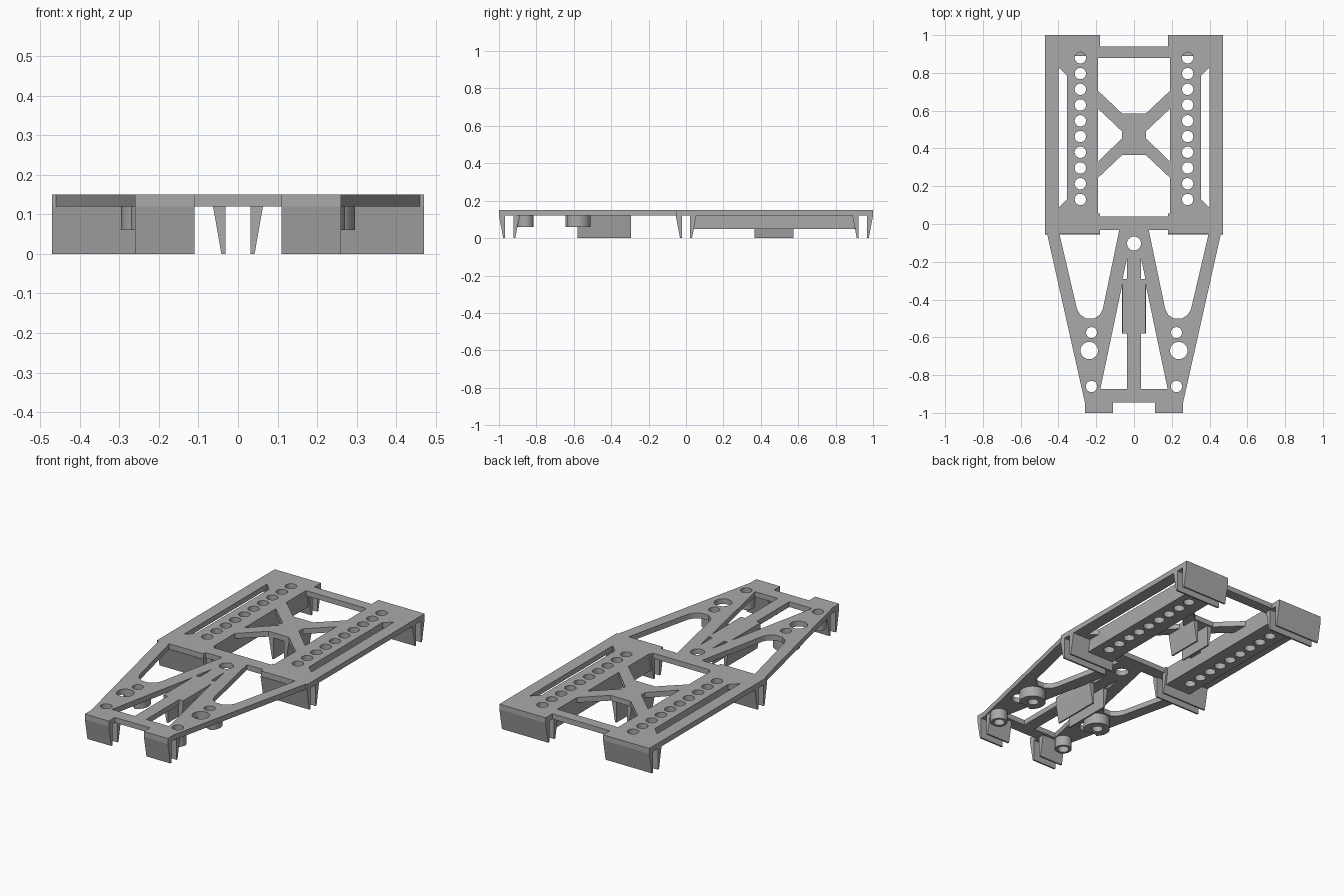
import bpy, bmesh, math
from mathutils import Vector

if "Cube" in bpy.data.objects:
    bpy.data.objects.remove(bpy.data.objects["Cube"])

grey = bpy.data.materials.new("plain grey")
grey.diffuse_color = (0.4, 0.4, 0.4, 1)
grey.use_nodes = True
grey.node_tree.nodes["Principled BSDF"].inputs["Base Color"].default_value = grey.diffuse_color


def finish(name, mesh):
    bm = bmesh.new()
    bm.from_mesh(mesh)
    bmesh.ops.remove_doubles(bm, verts=bm.verts, dist=1e-5)
    bmesh.ops.recalc_face_normals(bm, faces=bm.faces)
    bm.to_mesh(mesh)
    bm.free()
    mesh.materials.clear()
    mesh.materials.append(grey)
    for p in mesh.polygons:
        p.use_smooth = True
        p.material_index = 0
    mesh.set_sharp_from_angle(angle=math.radians(30))
    ob = bpy.data.objects.new(name, mesh)
    bpy.context.collection.objects.link(ob)
    return ob


def slab(name, loops, z0, z1):
    """Extrude an outline with holes (loops of 2D points) from z0 to z1."""
    cu = bpy.data.curves.new(name + " outline", 'CURVE')
    cu.dimensions = '2D'
    cu.fill_mode = 'BOTH'
    cu.extrude = (z1 - z0) / 2
    for loop in loops:
        sp = cu.splines.new('POLY')
        sp.points.add(len(loop) - 1)
        for p, (x, y) in zip(sp.points, loop):
            p.co = (x, y, 0, 1)
        sp.use_cyclic_u = True
    tmp = bpy.data.objects.new(name + " outline", cu)
    bpy.context.collection.objects.link(tmp)
    bpy.context.view_layer.update()
    mesh = bpy.data.meshes.new_from_object(tmp)
    bpy.data.objects.remove(tmp)
    for v in mesh.vertices:
        v.co.z += (z0 + z1) / 2
    return finish(name, mesh)


def ring(x, y, r, n=32):
    return [(x + r * math.cos(2 * math.pi * i / n), y + r * math.sin(2 * math.pi * i / n))
            for i in range(n)]


def flip(loop):
    return [(-x, y) for x, y in loop]


def both(half):
    """Close a right-hand half outline with its mirror image."""
    return half + flip(half)[::-1]


def clip(name, along, centre, lo, hi, gap, top, tip):
    """Pair of tapered legs: inner faces upright, outer faces sloping in."""
    bm = bmesh.new()
    for s in (-1, 1):
        prof = [(gap, 0), (tip, 0), (top, 0.12), (gap, 0.12)]
        ends = []
        for u in (lo, hi):
            row = []
            for a, z in prof:
                w = centre + s * a
                row.append(bm.verts.new((u, w, z) if along == 'x' else (w, u, z)))
            ends.append(row)
        bm.faces.new(ends[0])
        bm.faces.new(ends[1])
        for i in range(4):
            j = (i + 1) % 4
            bm.faces.new((ends[0][i], ends[0][j], ends[1][j], ends[1][i]))
    mesh = bpy.data.meshes.new(name)
    bm.to_mesh(mesh)
    bm.free()
    return finish(name, mesh)


# Deck plate: outline, then every opening
outline = both([(0.11, -0.945), (0.11, -1), (0.26, -1), (0.26, -0.945), (0.46, -0.052),
                (0.47, -0.052), (0.47, 1), (0.18, 1), (0.18, 0.94)])
rear_gap = both([(0.063, 0.585), (0.19, 0.705), (0.19, 0.88)])
mid_gap = both([(0.18, 0.04), (0.18, 0.055), (0.19, 0.055), (0.19, 0.245), (0.063, 0.365)])
brace_gap = [(0.19, 0.61), (0.063, 0.49), (0.063, 0.455), (0.19, 0.33)]
slot = [(0.4, 0.83), (0.355, 0.785), (0.355, 0.13), (0.4, 0.085)]
window = [(0.395, -0.052), (0.18, -0.052), (0.18, -0.032), (0.078, -0.032), (0.165, -0.45),
          (0.18, -0.48), (0.21, -0.5), (0.255, -0.5), (0.285, -0.48), (0.302, -0.45)]
small_gap = [(0.037, -0.18), (0.037, -0.29), (0.06, -0.29)]
spine_gap = [(0.062, -0.32), (0.062, -0.58), (0.036, -0.58), (0.036, -0.873), (0.178, -0.873)]
row_y = [0.13 + i * 0.0833 for i in range(10)]
row = [ring(0.284, y, 0.03) for y in row_y]
big_hole = Vector((0.237, -0.67))
mount_holes = [ring(0.225, -0.575, 0.029), ring(*big_hole, 0.046), ring(0.225, -0.86, 0.03)]
side = [brace_gap, slot, window, small_gap, spine_gap] + row + mount_holes
slab("deck_plate", [outline, rear_gap, mid_gap, ring(0, -0.103, 0.037)]
     + side + [flip(l) for l in side], 0.12, 0.15)

# Boss outline, cut back where the big hole passes beside it
boss = []
for p in ring(0.225, -0.58, 0.07, 64):
    d = Vector(p) - big_hole
    if d.length < 0.046:
        d = d.normalized() * 0.046
    boss.append(tuple(big_hole + d))

for s, tag in ((1, "right"), (-1, "left")):
    m = flip if s < 0 else list
    # Thick perforated rail under the hole row
    bar = [(0.19, 0.03), (0.355, 0.03), (0.355, 0.9), (0.19, 0.9)]
    slab("hole_rail_" + tag, [m(l) for l in [bar] + row], 0.05, 0.12)
    # Round mounting bosses
    slab("large_boss_" + tag, [m(boss), m(mount_holes[0])], 0.06, 0.12)
    slab("small_boss_" + tag, [m(ring(0.225, -0.86, 0.045)), m(mount_holes[2])], 0.06, 0.12)
    # Crosswise clips at front, middle and back
    for part, y, a, b in (("front", -0.945, 0.11, 0.26), ("middle", 0, 0.18, 0.47),
                          ("back", 0.945, 0.18, 0.47)):
        lo, hi = sorted((s * a, s * b))
        clip(part + "_clip_" + tag, 'x', y, lo, hi, 0.022, 0.055, 0.032)

# Lengthwise clips under the spine and the cross brace
clip("spine_clip", 'y', 0, -0.58, -0.295, 0.032, 0.063, 0.042)
clip("brace_clip", 'y', 0, 0.365, 0.575, 0.032, 0.063, 0.042)
